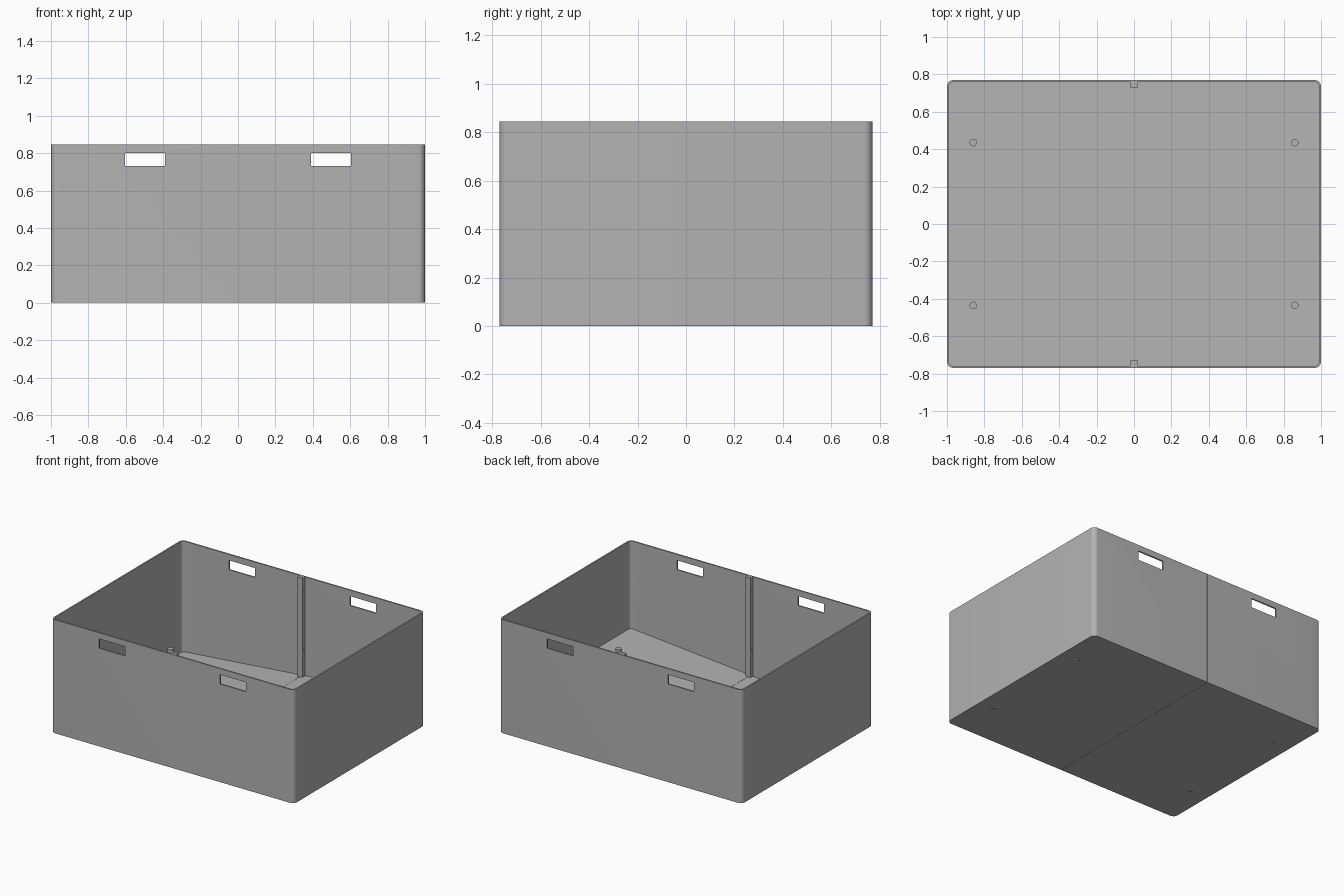
import bpy, bmesh
from math import sin, cos, pi
from mathutils import Matrix, Vector

HALF_Y, HEIGHT, WALL, RADIUS, GAP = 0.77, 0.845, 0.011, 0.035, 0.0008

cube = bpy.data.objects.get("Cube")
if cube:
    bpy.data.objects.remove(cube)

grey = bpy.data.materials.new("plain_grey")
grey.use_nodes = True
colour = (0.45, 0.45, 0.45, 1)
grey.diffuse_color = colour
grey.node_tree.nodes["Principled BSDF"].inputs["Base Color"].default_value = colour


def floor_z(x):
    """Height of the sloping floor, low on the -x end."""
    return 0.107 + 0.088 * x


def make_object(name, bm, hidden=False):
    bmesh.ops.recalc_face_normals(bm, faces=bm.faces)
    mesh = bpy.data.meshes.new(name)
    bm.to_mesh(mesh)
    bm.free()
    mesh.materials.append(grey)
    obj = bpy.data.objects.new(name, mesh)
    bpy.context.collection.objects.link(obj)
    obj.hide_render = hidden
    return obj


def half_outline(side, x0, x1, y, r, steps=8):
    """Half rectangle, rounded at its two outer corners."""
    pts = [(x0, -y)]
    for sign, start in ((-1, -pi / 2), (1, 0)):
        for i in range(steps + 1):
            a = start + i / steps * pi / 2
            pts.append((x1 - r + r * cos(a), sign * (y - r) + r * sin(a)))
    pts.append((x0, y))
    return [(side * px, py) for px, py in pts]


def prism(name, outline, bottom, top, hidden=False):
    bm = bmesh.new()
    low = [bm.verts.new((x, y, bottom(x))) for x, y in outline]
    high = [bm.verts.new((x, y, top)) for x, y in outline]
    bm.faces.new(low)
    bm.faces.new(high)
    n = len(outline)
    for i in range(n):
        j = (i + 1) % n
        bm.faces.new((low[i], low[j], high[j], high[i]))
    return make_object(name, bm, hidden)


def rectangle(xa, xb, ya, yb):
    return [(xa, ya), (xb, ya), (xb, yb), (xa, yb)]


def cylinder(name, centre, radius, length, axis="Z", hidden=False):
    bm = bmesh.new()
    turn = Matrix.Rotation(pi / 2, 4, "Y") if axis == "X" else Matrix()
    bmesh.ops.create_cone(bm, cap_ends=True, segments=16, radius1=radius,
                          radius2=radius, depth=length,
                          matrix=Matrix.Translation(Vector(centre)) @ turn)
    return make_object(name, bm, hidden)


def carve(obj, cutters):
    for cutter in cutters:
        mod = obj.modifiers.new("cut", "BOOLEAN")
        mod.operation, mod.solver, mod.object = "DIFFERENCE", "EXACT", cutter
    bpy.ops.object.select_all(action="DESELECT")
    bpy.context.view_layer.objects.active = obj
    obj.select_set(True)
    for mod in list(obj.modifiers):
        bpy.ops.object.modifier_apply(modifier=mod.name)
    bpy.ops.object.shade_smooth_by_angle(angle=pi / 6)
    for cutter in cutters:
        bpy.data.objects.remove(cutter)


for side, label in ((1, "left"), (-1, "right")):
    # Tray half with a sloping floor
    tray = prism(label + "_tray_half", half_outline(side, GAP, 1, HALF_Y, RADIUS),
                 lambda x: 0, HEIGHT)
    inner = HALF_Y - WALL
    cavity = prism("cavity_cutter",
                   half_outline(side, -0.1, 1 - WALL, inner, RADIUS - WALL),
                   floor_z, 1, True)
    # Grip slot through the front and back walls
    grip = prism("grip_cutter", rectangle(side * 0.39, side * 0.605, -1, 1),
                 lambda x: 0.73, 0.8, True)
    cutters = [cavity, grip]

    for end, place in ((-1, "front"), (1, "back")):
        # Screw post with a pair of small holes underneath
        px, py = side * 0.86, end * 0.435
        base = floor_z(px) - 0.005
        post = cylinder(f"{label}_{place}_post", (px, py, (base + 0.2) / 2),
                        0.02, 0.2 - base)
        carve(post, [])
        for offset in (-0.014, 0.014):
            cutters.append(cylinder("screw_hole_cutter", (px + offset, py, 0),
                                    0.009, 0.018, hidden=True))

        # Upright joining flange, with two bolt holes
        flange = prism(f"{label}_{place}_flange",
                       rectangle(side * GAP, side * 0.02, end * 0.728, end * (inner + 0.001)),
                       lambda x: floor_z(x) - 0.005, HEIGHT)
        carve(flange, [cylinder("bolt_hole_cutter", (0, end * 0.743, z), 0.007,
                                0.1, "X", True) for z in (0.31, 0.75)])
    carve(tray, cutters)
